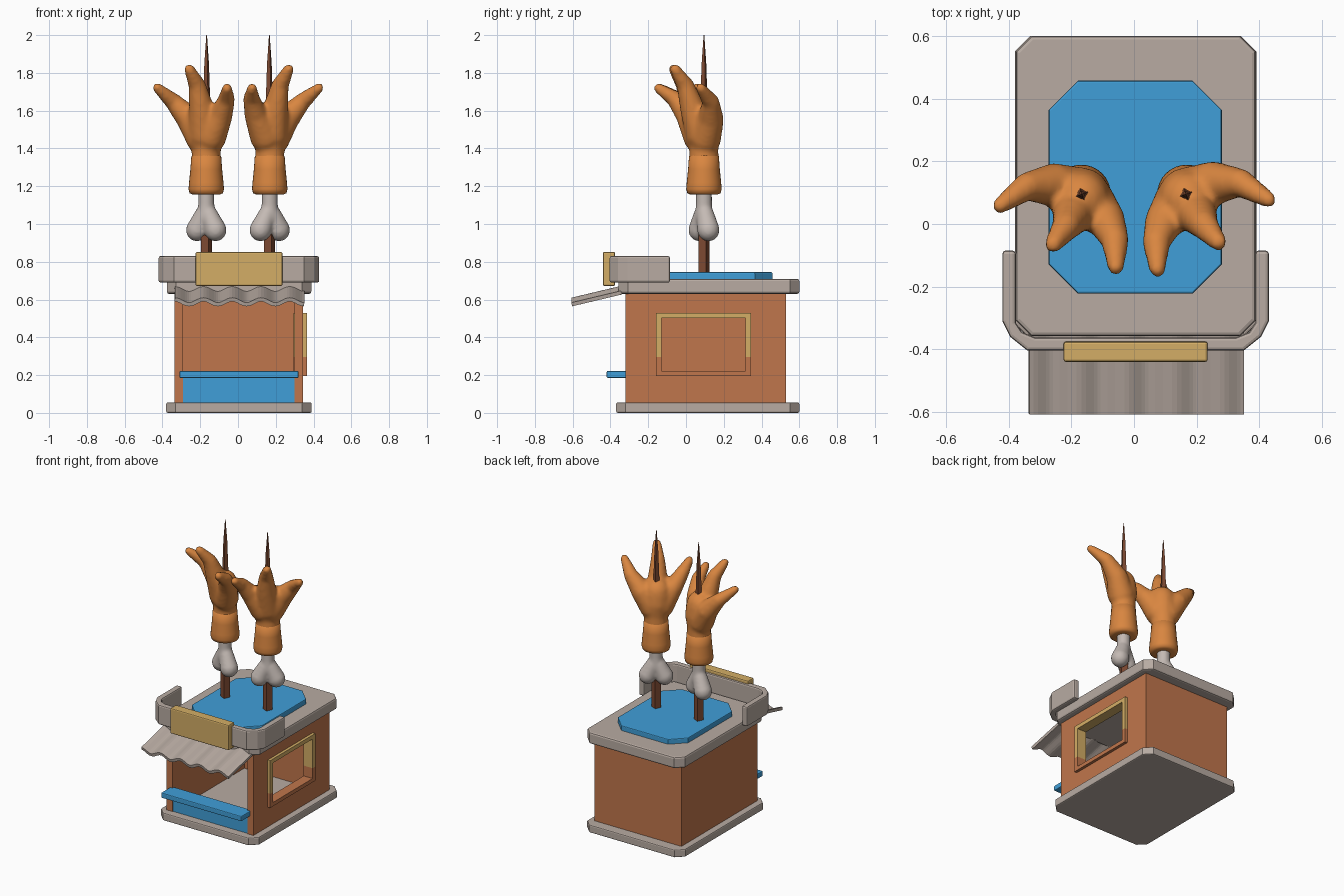
import bpy, bmesh, math
from mathutils import Vector, Matrix

if "Cube" in bpy.data.objects:
    bpy.data.objects.remove(bpy.data.objects["Cube"])


def mat(name, hexcol):
    m = bpy.data.materials.new(name)
    c = [int(hexcol[i:i + 2], 16) / 255 for i in (0, 2, 4)]
    m.diffuse_color = [v / 12.92 if v < 0.04 else ((v + 0.055) / 1.055) ** 2.4 for v in c] + [1]
    m.use_nodes = True
    m.node_tree.nodes["Principled BSDF"].inputs["Base Color"].default_value = m.diffuse_color
    return m


GREY = mat("warm grey", "B8ABA2")
BONE = mat("bone", "C4BAB4")
CLAY = mat("clay orange", "C0764C")
SKIN = mat("roast orange", "D98640")
WOOD = mat("dark wood", "7E4A32")
GOLD = mat("tan gold", "D4AE66")
BLUE = mat("blue", "409FD8")


def finish(bm, name, mats, bevel=0, smooth=False):
    bmesh.ops.recalc_face_normals(bm, faces=bm.faces)
    me = bpy.data.meshes.new(name)
    bm.to_mesh(me)
    bm.free()
    for m in mats:
        me.materials.append(m)
    ob = bpy.data.objects.new(name, me)
    bpy.context.collection.objects.link(ob)
    if bevel:
        b = ob.modifiers.new("bevel", 'BEVEL')
        b.width, b.segments, b.limit_method = bevel, 2, 'ANGLE'
        b.angle_limit = math.radians(50)
    if smooth:
        me.polygons.foreach_set("use_smooth", [True] * len(me.polygons))
    return ob


def prism(name, pts, z0, z1, m, bevel=0):
    bm = bmesh.new()
    f = bm.faces.new([bm.verts.new((x, y, z0)) for x, y in pts])
    r = bmesh.ops.extrude_face_region(bm, geom=[f])
    vs = [v for v in r['geom'] if isinstance(v, bmesh.types.BMVert)]
    bmesh.ops.translate(bm, verts=vs, vec=(0, 0, z1 - z0))
    return finish(bm, name, [m], bevel)


def chamfered(x0, x1, y0, y1, c):
    return [(x0 + c, y0), (x1 - c, y0), (x1, y0 + c), (x1, y1 - c),
            (x1 - c, y1), (x0 + c, y1), (x0, y1 - c), (x0, y0 + c)]


def box(name, x0, x1, y0, y1, z0, z1, m, bevel=0):
    return prism(name, [(x0, y0), (x1, y0), (x1, y1), (x0, y1)], z0, z1, m, bevel)


def ring(name, x0, x1, outer, inner, mats, split=None):
    """Rectangular frame in the yz plane; faces under height split get mats[1]."""
    def corners(r, x):
        y0, y1, z0, z1 = r
        return [bm.verts.new((x, y, z)) for y, z in ((y0, z0), (y1, z0), (y1, z1), (y0, z1))]
    bm = bmesh.new()
    loops = [corners(outer, x0), corners(outer, x1), corners(inner, x1), corners(inner, x0)]
    for k in range(4):
        a, b = loops[k], loops[(k + 1) % 4]
        for i in range(4):
            j = (i + 1) % 4
            bm.faces.new((a[i], a[j], b[j], b[i]))
    if split:
        bmesh.ops.bisect_plane(bm, geom=bm.verts[:] + bm.edges[:] + bm.faces[:],
                               plane_co=(0, 0, split), plane_no=(0, 0, 1))
        for f in bm.faces:
            f.material_index = int(f.calc_center_median().z < split)
    return finish(bm, name, mats)


# --- base, walls, roof
prism("base_slab", chamfered(-.38, .39, -.37, .6, .05), 0, .055, GREY, .008)
box("left_wall", -.335, -.29, -.32, .53, .05, .64, CLAY)
box("back_wall", -.29, .30, .485, .53, .05, .64, CLAY)
ring("right_wall", .30, .345, (-.32, .53, .05, .64), (-.135, .32, .215, .505), [CLAY])
ring("window_frame", .295, .365, (-.16, .345, .195, .53), (-.13, .315, .222, .502),
     [GOLD, CLAY], split=.295)
prism("roof_slab", chamfered(-.377, .388, -.358, .6, .05), .63, .71, GREY, .012)
prism("roof_pad", chamfered(-.272, .28, -.222, .457, .093), .70, .745, BLUE, .006)

# --- raised parapet around the roof front
half_out = [(.425, -.085), (.425, -.31), (.40, -.36), (.345, -.404)]
half_in = [(.32, -.362), (.362, -.345), (.382, -.315), (.382, -.085)]
right = half_out[::-1] + half_in[::-1]
loop = half_out + [(-x, y) for x, y in half_out[::-1]] + \
    [(-x, y) for x, y in half_in[::-1]] + half_in
prism("parapet", [(x + .005, y) for x, y in loop], .69, .83, GREY, .01)

# --- sign board with a darker underside
sign = box("sign_board", -.225, .235, -.44, -.375, .672, .852, GOLD, .008)
sign.data.materials.append(CLAY)
for p in sign.data.polygons:
    p.material_index = int(p.normal.z < -.5)

# --- counter
box("counter_shelf", -.31, .32, -.42, -.30, .185, .222, BLUE, .006)
box("counter_panel", -.29, .30, -.315, -.285, .05, .19, BLUE)

# --- corrugated awning
bm = bmesh.new()
rows = []
N = 54
for y, z in ((-.605, .587), (-.34, .65)):
    rows.append([bm.verts.new((-.335 + .685 * i / N, y,
                               z + .013 * math.cos(i / N * math.tau * 4.5))) for i in range(N + 1)])
for i in range(N):
    bm.faces.new((rows[0][i], rows[0][i + 1], rows[1][i + 1], rows[1][i]))
aw = finish(bm, "awning", [GREY])
s = aw.modifiers.new("thickness", 'SOLIDIFY')
s.thickness, s.offset = .02, 0


# --- skewered legs
def tube(bm, pts, n=16):
    """Closed tube with rounded ends through (x, y, z, radius) points."""
    P = [(Vector(p[:3]), p[3]) for p in pts]
    prev = None
    for k, (c, r) in enumerate(P):
        a, b = P[max(k - 1, 0)][0], P[min(k + 1, len(P) - 1)][0]
        q = Vector((0, 0, 1)).rotation_difference((b - a).normalized())
        cur = [bm.verts.new(c + q @ Vector((r * math.cos(t * math.tau / n),
                                            r * math.sin(t * math.tau / n), 0))) for t in range(n)]
        if prev:
            for i in range(n):
                j = (i + 1) % n
                bm.faces.new((prev[i], prev[j], cur[j], cur[i]))
        else:
            bm.faces.new(cur[::-1])
        prev = cur
    bm.faces.new(prev)
    for c, r in (P[0], P[-1]):
        bmesh.ops.create_uvsphere(bm, u_segments=16, v_segments=10, radius=r * .98,
                                  matrix=Matrix.Translation(c))


def organic(name, tubes, m, side, turn, voxel, iters):
    bm = bmesh.new()
    for t in tubes:
        tube(bm, t)
    if side > 0:
        bmesh.ops.scale(bm, vec=(-1, 1, 1), verts=bm.verts)
        bmesh.ops.rotate(bm, cent=(.166, .095, 0), matrix=Matrix.Rotation(turn, 3, 'Z'), verts=bm.verts)
    ob = finish(bm, name, [m], smooth=True)
    r = ob.modifiers.new("fuse", 'REMESH')
    r.mode, r.voxel_size, r.use_smooth_shade = 'VOXEL', voxel, True
    sm = ob.modifiers.new("soften", 'SMOOTH')
    sm.factor, sm.iterations = .5, iters
    return ob


X, Y = -.168, .095
hand = [
    [(X, Y, 1.215, .062), (X, Y, 1.30, .08), (X, Y, 1.40, .077),
     (X, .088, 1.48, .094), (X, .08, 1.56, .09)],
    [(-.19, .10, 1.45, .085), (-.26, .125, 1.56, .07), (-.345, .118, 1.65, .046), (-.428, .058, 1.722, .027)],
    [(-.18, .08, 1.47, .085), (-.195, .03, 1.62, .066), (-.218, -.01, 1.74, .046), (-.258, -.065, 1.82, .029)],
    [(-.145, .07, 1.46, .085), (-.088, .01, 1.58, .062), (-.06, -.055, 1.665, .045), (-.058, -.138, 1.718, .028)],
    # cuff at the wrist
    [(X, Y, 1.19, .03), (X, Y, 1.20, .031)],
]
bone = [
    [(X, Y, 1.25, .042), (X, Y, 1.10, .043), (X, Y, 1.03, .05)],
    [(X - .01, Y + .005, 1.06, .046), (X - .049, Y + .024, .967, .06)],
    [(X + .01, Y - .005, 1.06, .046), (X + .049, Y - .024, .967, .06)],
]


def cuff_profile(name, side):
    """Lathed flat-bottomed wrist cuff."""
    prof = [(0, 1.158), (.07, 1.155), (.088, 1.163), (.094, 1.185), (.091, 1.22),
            (.084, 1.29), (.079, 1.36), (0, 1.40)]
    bm = bmesh.new()
    vs = [bm.verts.new((side * -X + r, Y, z)) for r, z in prof]
    es = [bm.edges.new(vs[i:i + 2]) for i in range(len(vs) - 1)]
    bmesh.ops.spin(bm, geom=vs + es, cent=(side * -X, Y, 0), axis=(0, 0, 1),
                   angle=math.tau, steps=32)
    bmesh.ops.remove_doubles(bm, verts=bm.verts, dist=1e-4)
    return finish(bm, name, [SKIN], smooth=True)


for side, tag in ((-1, "left"), (1, "right")):
    organic(tag + "_claw", hand[:4], SKIN, side, math.radians(4), .012, 8)
    cuff_profile(tag + "_cuff", side)
    organic(tag + "_bone", bone, BONE, side, 0, .009, 6)
    # square skewer tapering to a point
    bm = bmesh.new()
    prev = None
    for z, r in ((.73, .032), (1.15, .029), (1.65, .02), (1.85, .013), (2.0, .002)):
        cur = [bm.verts.new((side * .166 + r * math.cos(a), .095 + r * math.sin(a), z))
               for a in (math.radians(20 + 90 * k) for k in range(4))]
        if prev:
            for i in range(4):
                bm.faces.new((prev[i], prev[(i + 1) % 4], cur[(i + 1) % 4], cur[i]))
        prev = cur
    bm.faces.new(prev)
    finish(bm, tag + "_skewer", [WOOD])
